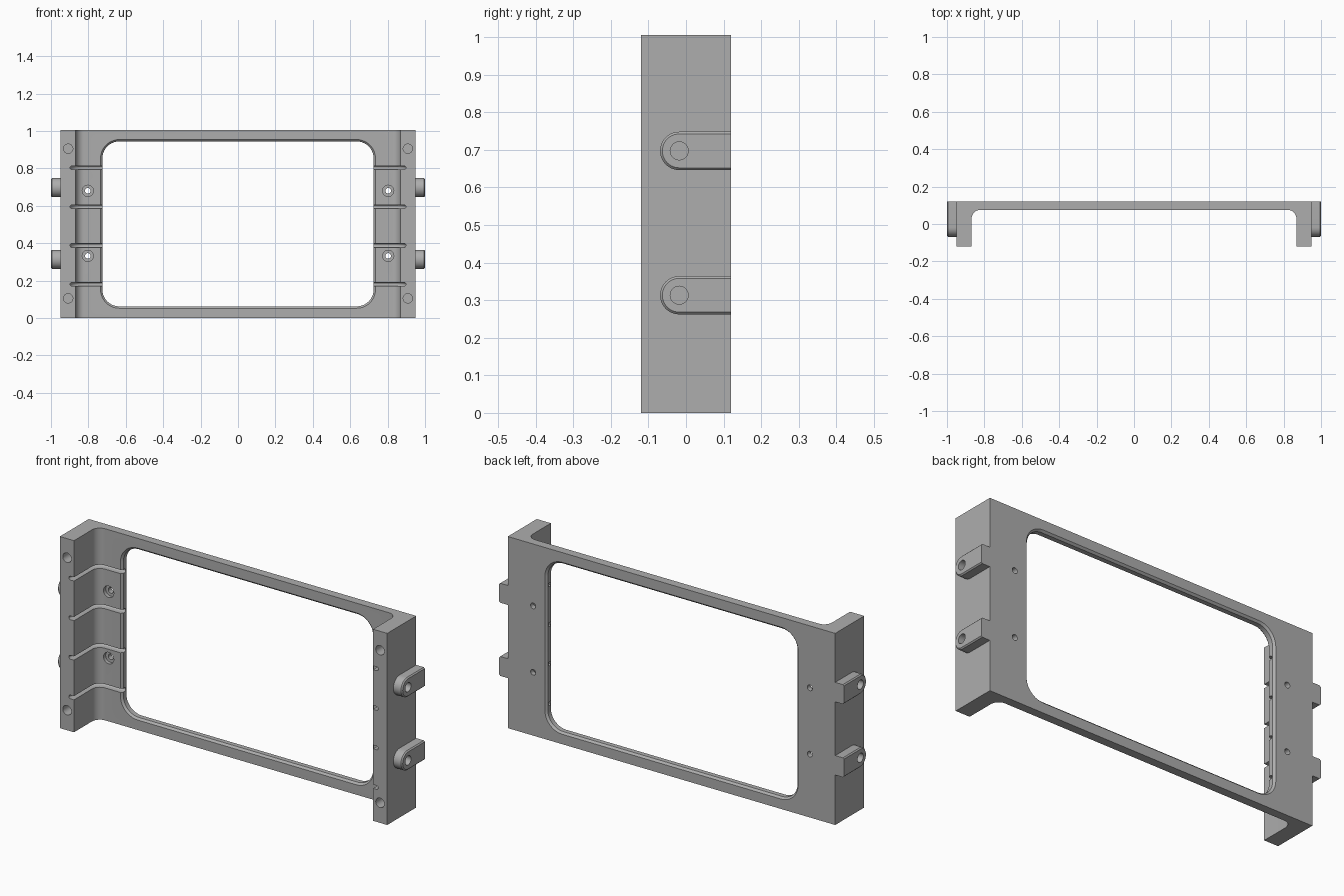
import bpy, bmesh, math
from mathutils import Vector

cube = bpy.data.objects.get("Cube")
if cube:
    bpy.data.objects.remove(cube, do_unlink=True)

HEIGHT, HALF, BACK, FRONT = 1.005, 0.95, 0.12, -0.12
WALL, PLATE, FILLET = 0.868, 0.075, 0.045   # inner wall x, plate front y, inner corner radius

grey = bpy.data.materials.new("satin grey")
grey.use_nodes = True
grey.diffuse_color = (0.42, 0.42, 0.42, 1)
grey.node_tree.nodes["Principled BSDF"].inputs["Base Color"].default_value = (0.42, 0.42, 0.42, 1)


def loft(name, sections):
    """Closed solid through a row of loops with equal point counts."""
    bm = bmesh.new()
    loops = [[bm.verts.new(p) for p in s] for s in sections]
    n = len(loops[0])
    for a, b in zip(loops, loops[1:]):
        for i in range(n):
            j = (i + 1) % n
            bm.faces.new((a[i], a[j], b[j], b[i]))
    bm.faces.new(loops[0])
    bm.faces.new(loops[-1])
    bmesh.ops.recalc_face_normals(bm, faces=bm.faces)
    mesh = bpy.data.meshes.new(name)
    bm.to_mesh(mesh)
    bm.free()
    mesh.materials.append(grey)
    obj = bpy.data.objects.new(name, mesh)
    bpy.context.collection.objects.link(obj)
    return obj


def arc(cx, cy, r, start, end, steps=10):
    angles = [math.radians(start + (end - start) * i / steps) for i in range(steps + 1)]
    return [(cx + r * math.cos(a), cy + r * math.sin(a)) for a in angles]


def select(obj):
    bpy.ops.object.select_all(action='DESELECT')
    obj.select_set(True)
    bpy.context.view_layer.objects.active = obj


def cut(target, cutter):
    mod = target.modifiers.new("cut", 'BOOLEAN')
    mod.operation, mod.solver, mod.object = 'DIFFERENCE', 'EXACT', cutter
    select(target)
    bpy.ops.object.modifier_apply(modifier=mod.name)
    bpy.data.objects.remove(cutter, do_unlink=True)


def drill(target, origin, axis, steps):
    """Cut a round hole; steps are (distance along axis, radius)."""
    axis = Vector(axis)
    side = axis.orthogonal().normalized()
    up = axis.cross(side)
    ring = arc(0, 0, 1, 0, 345, 23)
    cut(target, loft("hole_cutter", [[Vector(origin) + axis * d + (side * u + up * v) * r
                                      for u, v in ring] for d, r in steps]))


# U-shaped body
inner = arc(WALL - FILLET, PLATE - FILLET, FILLET, 0, 90)
half = [(HALF, BACK), (HALF, FRONT), (WALL, FRONT)] + inner
profile = half + [(-x, y) for x, y in reversed(half)]
frame = loft("frame", [[(x, y, z) for x, y in profile] for z in (0, HEIGHT)])


# Rounded window with chamfered rims
def window_loop(y, grow):
    w, low, high, r = 0.725 + grow, 0.062 - grow, 0.944 + grow, 0.09 + grow
    pts = []
    for cx, cz, a in ((w - r, high - r, 0), (r - w, high - r, 90),
                      (r - w, low + r, 180), (w - r, low + r, 270)):
        pts += arc(cx, cz, r, a, a + 90)
    return [(x, y, z) for x, z in pts]


rim = 0.01
cut(frame, loft("window_cutter", [
    window_loop(PLATE - rim, 2 * rim), window_loop(PLATE + rim, 0),
    window_loop(BACK - rim, 0), window_loop(BACK + rim, 2 * rim)]))


# Round-bottomed grooves along the inside of each leg and plate
def groove_loop(side, z, depth):
    path = [(WALL + depth, -0.2)]
    path += arc(WALL - FILLET, PLATE - FILLET, FILLET + depth, 0, 90)
    path += [(0.7, PLATE + depth), (0.7, 0), (0.8, 0), (0.8, -0.2)]
    return [(side * x, y, z) for x, y in path]


for side in (-1, 1):
    for z in (0.18, 0.388, 0.595, 0.803):
        cut(frame, loft("groove_cutter", [
            groove_loop(side, z + dz, 0.02 + dx)
            for dx, dz in arc(0, 0, 0.01, -90, 90, 8)]))
    # Blind holes in the leg fronts
    for z in (0.105, 0.905):
        drill(frame, (side * 0.908, FRONT, z), (0, 1, 0), [(-0.02, 0.025), (0.1, 0.025)])
    # Counterbored holes through the plate
    for z in (0.332, 0.68):
        drill(frame, (side * 0.803, PLATE, z), (0, 1, 0),
              [(-0.02, 0.03), (0.018, 0.03), (0.0181, 0.015), (0.07, 0.015)])


# Side lugs with a rounded front end and a hole
def lug_loop(x, z, r):
    pts = [(BACK, -r)] + [(BACK, r)] + arc(-0.018, 0, r, 90, 270, 20)
    return [(x, y, z + dz) for y, dz in pts]


parts = [frame]
for side, label in ((1, "left"), (-1, "right")):
    for z, level in ((0.313, "lower"), (0.697, "upper")):
        lug = loft(f"{label}_{level}_lug", [
            lug_loop(side * (HALF - 0.002), z, 0.051), lug_loop(side * 0.994, z, 0.051),
            lug_loop(side * 1.0, z, 0.045)])
        drill(lug, (side * 0.9, -0.018, z), (side, 0, 0), [(0, 0.024), (0.12, 0.024)])
        drill(frame, (side * 0.93, -0.018, z), (side, 0, 0), [(0, 0.024), (0.04, 0.024)])
        parts.append(lug)

for part in parts:
    select(part)
    bpy.ops.object.shade_smooth_by_angle(angle=math.radians(30))
